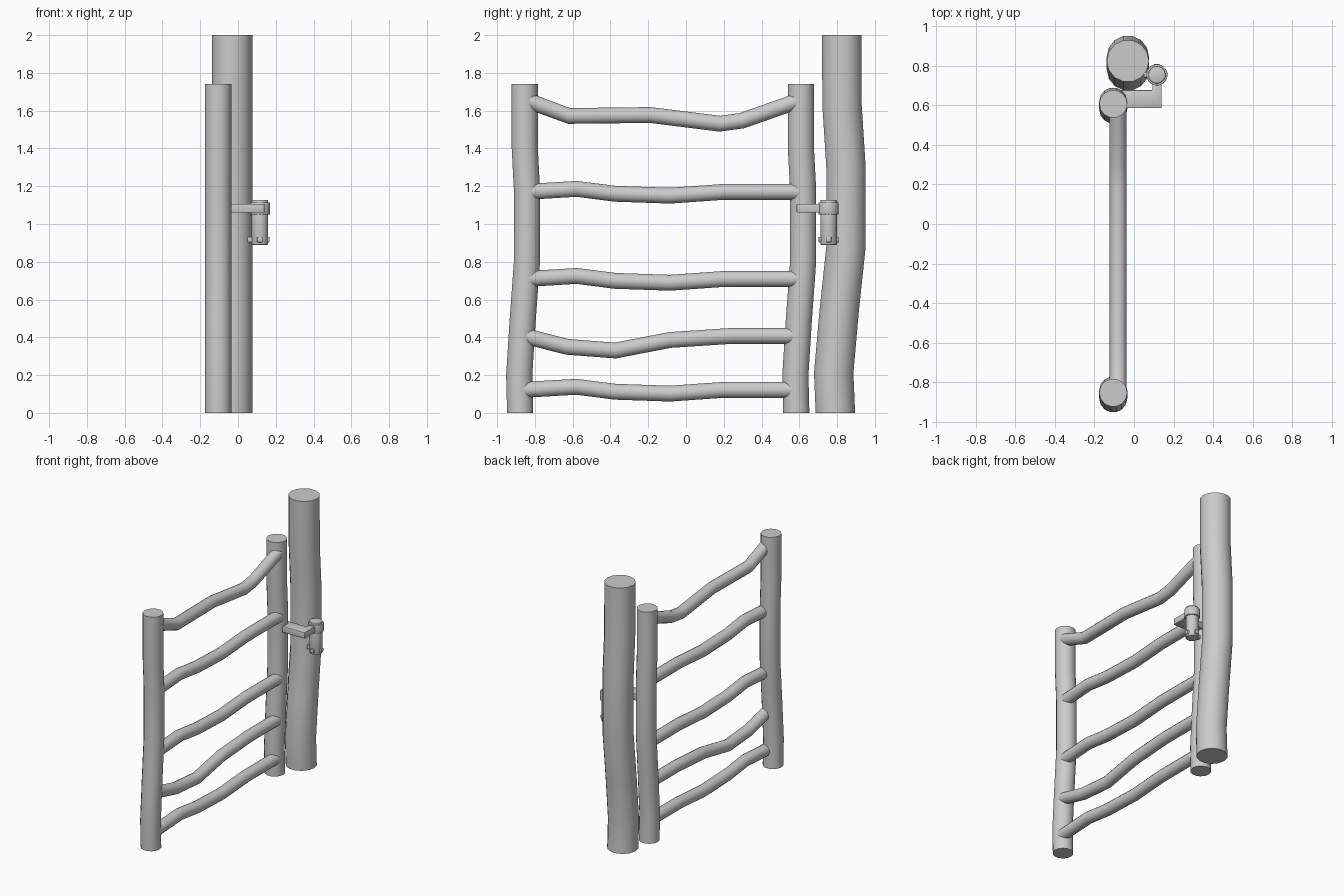
import bpy, bmesh, math
from mathutils import Vector

if "Cube" in bpy.data.objects:
    bpy.data.objects.remove(bpy.data.objects["Cube"])


def finish(name, bm):
    bmesh.ops.recalc_face_normals(bm, faces=bm.faces)
    me = bpy.data.meshes.new(name)
    bm.to_mesh(me)
    bm.free()
    ob = bpy.data.objects.new(name, me)
    bpy.context.collection.objects.link(ob)
    bpy.context.view_layer.objects.active = ob
    ob.select_set(True)
    bpy.ops.object.shade_smooth_by_angle(angle=math.radians(40))
    ob.select_set(False)
    return ob


def log(name, x, path, r, level=False, sides=14):
    """Round timber swept along (y, z) points; level keeps its rings horizontal."""
    bm = bmesh.new()
    pts = [Vector(p) for p in path]
    rings = []
    for i, p in enumerate(pts):
        d = (pts[min(i + 1, len(pts) - 1)] - pts[max(i - 1, 0)]).normalized()
        n = Vector((1, 0)) if level else Vector((-d.y, d.x))
        ring = []
        for k in range(sides):
            a = 2 * math.pi * k / sides
            q = p + n * r * math.sin(a)
            ring.append(bm.verts.new((x + r * math.cos(a), q.x, q.y)))
        rings.append(ring)
    for a, b in zip(rings, rings[1:]):
        for k in range(sides):
            j = (k + 1) % sides
            bm.faces.new((a[k], a[j], b[j], b[k]))
    bm.faces.new(rings[0])
    bm.faces.new(rings[-1])
    return finish(name, bm)


def prism(name, outline, z0, z1, bevel=0.004):
    """Vertical extrusion of an (x, y) outline with softened edges."""
    bm = bmesh.new()
    f = bm.faces.new([bm.verts.new((x, y, z0)) for x, y in outline])
    g = bmesh.ops.extrude_face_region(bm, geom=[f])
    for v in g["geom"]:
        if isinstance(v, bmesh.types.BMVert):
            v.co.z = z1
    bmesh.ops.bevel(bm, geom=bm.edges[:], offset=bevel, segments=2,
                    affect='EDGES', profile=0.5)
    return finish(name, bm)


def circle(x, y, r, n=20):
    return [(x + r * math.cos(2 * math.pi * k / n),
             y + r * math.sin(2 * math.pi * k / n)) for k in range(n)]


def rect(x0, x1, y0, y1):
    return [(x0, y0), (x1, y0), (x1, y1), (x0, y1)]


# Tall fixed post
log("fixed_post", -0.031,
    [(0.791, 0), (0.782, 0.21), (0.81, 0.53), (0.847, 0.88),
     (0.847, 1.3), (0.826, 1.63), (0.825, 2.0)], 0.107, True)

# Two gate uprights sharing one bent shape
bend = [(-0.024, 0), (-0.029, 0.2), (-0.01, 0.5), (0.012, 0.8),
        (0.012, 1.18), (0.0, 1.41), (0.0, 1.74)]
for name, y in (("outer_upright", -0.854), ("latch_upright", 0.608)):
    log(name, -0.105, [(y + dy, z) for dy, z in bend], 0.071, True)

# Wavy rails
wave = [(-0.84, 0), (-0.58, 0.016), (-0.375, -0.01), (-0.085, -0.02),
        (0.2, 0), (0.6, 0)]
for i, z in enumerate((0.122, 0.709, 1.17)):
    path = [(y, z + dz) for y, dz in wave]
    if i == 0:
        path[0] = (-0.86, z)
        path[-1] = (0.57, z)
    log(f"rail_{i + 1}", -0.08, path, 0.043)
log("low_bent_rail", -0.08,
    [(-0.845, 0.405), (-0.63, 0.35), (-0.375, 0.33), (-0.085, 0.386),
     (0.235, 0.407), (0.57, 0.407)], 0.043)
log("top_rail", -0.08,
    [(-0.83, 1.65), (-0.62, 1.572), (-0.19, 1.577), (0.18, 1.531),
     (0.295, 1.547), (0.59, 1.65)], 0.043)

# Latch: bent arm, collar, pin and cross lugs
prism("latch_arm", [(-0.09, 0.586), (0.14, 0.586), (0.14, 0.73), (0.093, 0.73),
                    (0.093, 0.677), (-0.09, 0.677)], 1.06, 1.107)
prism("latch_collar", circle(0.116, 0.755, 0.054), 1.05, 1.115, 0.005)
prism("latch_pin", circle(0.116, 0.755, 0.044), 0.889, 1.128, 0.005)
prism("latch_lug_across", rect(0.05, 0.168, 0.74, 0.77), 0.903, 0.932)
prism("latch_lug_along", rect(0.101, 0.131, 0.702, 0.81), 0.903, 0.932)
